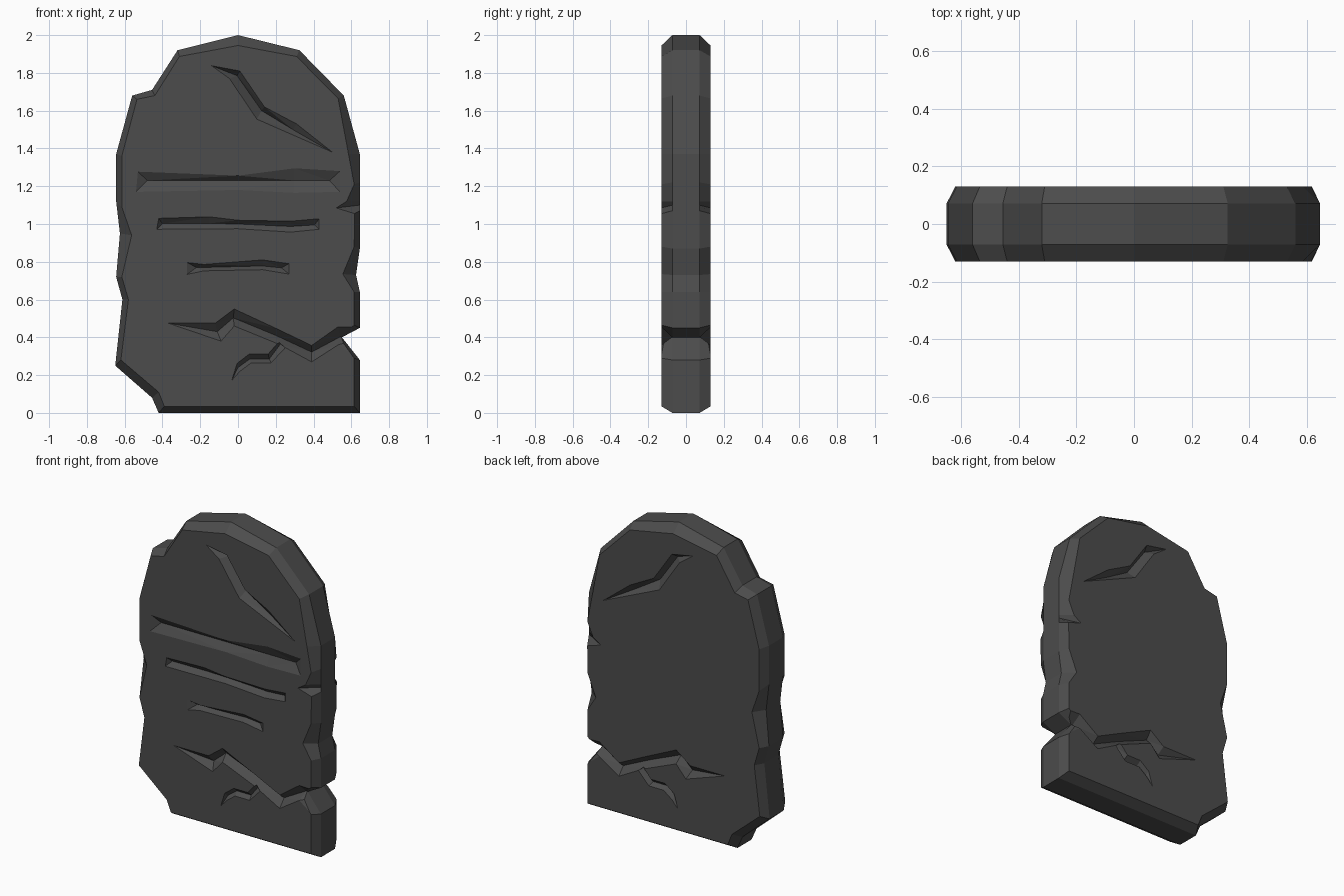
import bpy, bmesh

FACE, RIM = 0.13, 0.072   # half thickness at the flat faces / at the rim

stone = bpy.data.materials.new("dark grey stone")
stone.diffuse_color = (0.072, 0.072, 0.072, 1)

# weathered outline: rim x, z, then matching face-edge x, z (clockwise)
OUTLINE = [
    (-.42, 0, -.39, .035), (-.455, .08, -.42, .11), (-.65, .25, -.62, .28),
    (-.612, .60, -.58, .60), (-.645, .72, -.615, .72), (-.625, .95, -.563, .94),
    (-.645, 1.12, -.615, 1.09), (-.645, 1.37, -.615, 1.36), (-.56, 1.68, -.535, 1.66),
    (-.455, 1.71, -.44, 1.68), (-.32, 1.92, -.31, 1.887), (0, 2, 0, 1.945),
    (.325, 1.92, .31, 1.887), (.56, 1.68, .53, 1.665), (.645, 1.37, .585, 1.37),
    (.645, 1.22, .615, 1.21), (.645, 1.12, .575, 1.12), (.645, 1.10, .52, 1.085),
    (.645, 1.07, .617, 1.055), (.645, .87, .615, .88), (.625, .73, .555, .735),
    (.645, .64, .615, .64), (.645, .45, .615, .465), (.55, .40, .53, .40),
    (.645, .28, .615, .29), (.645, 0, .615, .035)]


def mesh_object(name, bm):
    bmesh.ops.recalc_face_normals(bm, faces=bm.faces)
    me = bpy.data.meshes.new(name)
    bm.to_mesh(me)
    bm.free()
    ob = bpy.data.objects.new(name, me)
    bpy.context.collection.objects.link(ob)
    return ob


# slab: four rings, chamfered front and back
bm = bmesh.new()
rings = []
for y, k in ((-FACE, 2), (-RIM, 0), (RIM, 0), (FACE, 2)):
    rings.append([bm.verts.new((p[k], y, p[k + 1])) for p in OUTLINE])
n = len(OUTLINE)
for a, b in zip(rings, rings[1:]):
    for i in range(n):
        j = (i + 1) % n
        bm.faces.new((a[i], a[j], b[j], b[i]))
bm.faces.new(rings[0])
bm.faces.new(rings[-1])
slab = mesh_object("stone_slab", bm)
slab.data.materials.append(stone)


def carve(sections, side):
    """Cut a V groove; sections are (upper x,z, valley x,z, lower x,z, depth)."""
    bm = bmesh.new()
    rows = []
    for tx, tz, vx, vz, bx, bz, d in sections:
        pts = ((tx, FACE, tz), (vx, FACE - d, vz), (bx, FACE, bz),
               (bx, FACE + .07, bz), (tx, FACE + .07, tz))
        rows.append([bm.verts.new((x, y * side, z)) for x, y, z in pts])
    for a, b in zip(rows, rows[1:]):
        for i in range(5):
            j = (i + 1) % 5
            bm.faces.new((a[i], a[j], b[j], b[i]))
    for r, s in ((rows[0], sections[0]), (rows[-1], sections[-1])):
        if s[6] > 0:
            bm.faces.new(r[:3])
            bm.faces.new((r[0], r[2], r[3], r[4]))
    bmesh.ops.remove_doubles(bm, verts=bm.verts, dist=1e-5)
    bmesh.ops.triangulate(bm, faces=bm.faces)
    cutter = mesh_object("groove_cutter", bm)
    cutter.hide_render = True
    mod = slab.modifiers.new("groove", 'BOOLEAN')
    mod.operation, mod.solver, mod.object = 'DIFFERENCE', 'EXACT', cutter
    bpy.context.view_layer.objects.active = slab
    bpy.ops.object.modifier_apply(modifier=mod.name)
    bpy.data.objects.remove(cutter)


def tip(x, z):
    return (x, z, x, z, x, z, 0)


# cracks, on both faces
upper_crack = [tip(-.14, 1.838), (.01, 1.81, -.005, 1.785, -.045, 1.77, .04),
               (.14, 1.62, .125, 1.60, .10, 1.555, .045),
               (.31, 1.53, .29, 1.50, .28, 1.476, .03), tip(.50, 1.38)]
lower_crack = [tip(-.37, .475), (-.12, .475, -.11, .43, -.09, .38, .04),
               (-.02, .55, -.025, .503, -.02, .46, .045),
               (.20, .448, .20, .41, .22, .362, .045),
               (.39, .357, .39, .322, .39, .27, .045),
               (.53, .456, .54, .402, .53, .36, .056),
               (.67, .452, .67, .402, .67, .255, .056)]
branch_crack = [tip(-.033, .172), (-.005, .262, 0, .24, .01, .22, .025),
                (.06, .312, .062, .285, .07, .265, .03),
                (.16, .312, .165, .285, .175, .265, .03),
                (.215, .375, .225, .365, .25, .345, .035)]
for side in (-1, 1):
    for crack in (upper_crack, lower_crack, branch_crack):
        carve(crack, side)

# three carved strokes, front only
carve([(-.53, 1.277, -.48, 1.23, -.54, 1.17, .03), (0, 1.256, 0, 1.23, 0, 1.18, .03),
       (.30, 1.295, .30, 1.23, .30, 1.165, .03), (.54, 1.28, .485, 1.23, .54, 1.17, .03)], -1)
carve([(-.42, 1.03, -.40, 1.002, -.43, .972, .03), (-.15, 1.038, -.15, 1.003, -.15, .974, .03),
       (0, 1.02, 0, 1.0, 0, .975, .03), (.28, 1.015, .28, .987, .28, .957, .03),
       (.43, 1.028, .405, .995, .43, .972, .03)], -1)
carve([(-.27, .796, -.22, .77, -.27, .733, .03), (-.18, .786, -.18, .77, -.18, .752, .03),
       (.13, .81, .13, .778, .13, .758, .03), (.27, .79, .23, .768, .27, .735, .03)], -1)
